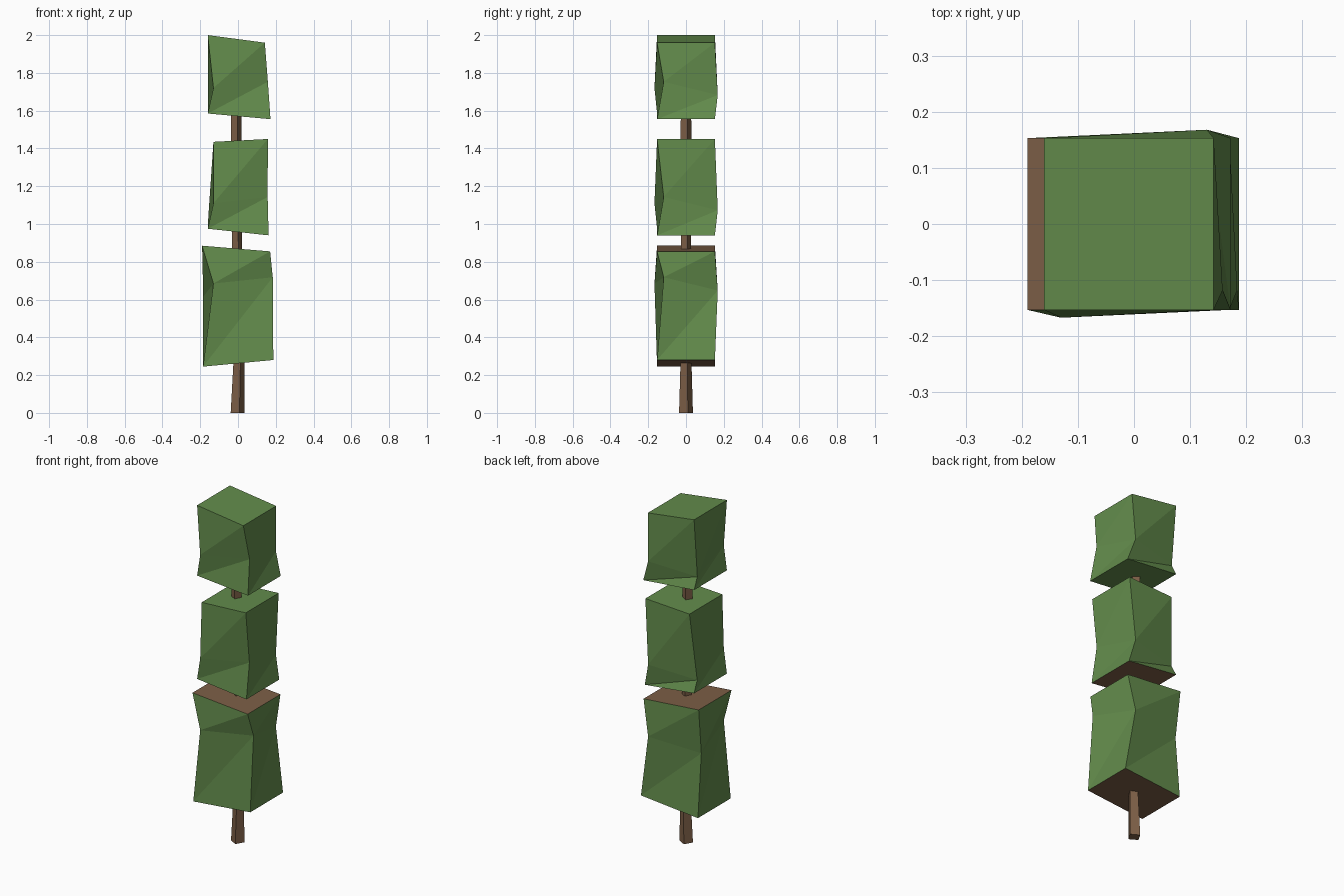
import bpy, bmesh
from math import cos, sin, pi

cube = bpy.data.objects.get("Cube")
if cube:
    bpy.data.objects.remove(cube, do_unlink=True)


def material(name, colour):
    m = bpy.data.materials.new(name)
    m.use_nodes = True
    m.diffuse_color = (*colour, 1)
    bsdf = m.node_tree.nodes["Principled BSDF"]
    bsdf.inputs["Base Color"].default_value = (*colour, 1)
    bsdf.inputs["Roughness"].default_value = 0.9
    return m


GREEN = material("leaf green", (0.125, 0.262, 0.072))
BROWN = material("bark brown", (0.205, 0.115, 0.063))


def loft(name, rings, mats, bottom_mat=0, top_mat=0):
    """Join four-cornered rings with split quads and cap both ends."""
    bm = bmesh.new()
    loops = [[bm.verts.new(p) for p in ring] for ring in rings]
    for low, high in zip(loops, loops[1:]):
        for i in range(4):
            j = (i + 1) % 4
            bm.faces.new((low[i], low[j], high[j]))
            bm.faces.new((low[i], high[j], high[i]))
    bm.faces.new(loops[0][::-1]).material_index = bottom_mat
    bm.faces.new(loops[-1]).material_index = top_mat
    mesh = bpy.data.meshes.new(name)
    bm.to_mesh(mesh)
    bm.free()
    for m in mats:
        mesh.materials.append(m)
    ob = bpy.data.objects.new(name, mesh)
    bpy.context.collection.objects.link(ob)
    return ob


def end_ring(x0, z0, x1, z1, y=0.153):
    """Rectangular end sloping along x."""
    return [(x0, -y, z0), (x1, -y, z1), (x1, y, z1), (x0, y, z0)]


def waist_ring(reach, z, dx=0.033, dy=0.035):
    """Twisted, tilted ring between the ends."""
    return [(-0.13, -0.167, z), (reach, -0.118, z + dx),
            (0.13, 0.168, z + dx - 2 * dy), (-reach, 0.12, z - 2 * dy)]


# Foliage blocks: bottom slope, waist, top slope, end cap materials
blocks = {
    "lower_foliage": ((-0.185, 0.245, 0.187, 0.28), (0.184, 0.685),
                      (-0.19, 0.885, 0.17, 0.855), 1, 1),
    "middle_foliage": ((-0.16, 0.975, 0.162, 0.94), (0.157, 1.11),
                       (-0.13, 1.435, 0.158, 1.45), 1, 0),
    "upper_foliage": ((-0.16, 1.585, 0.172, 1.555), (0.158, 1.72),
                      (-0.16, 2.0, 0.142, 1.96), 0, 0),
}
for name, (bottom, waist, top, b_mat, t_mat) in blocks.items():
    loft(name, [end_ring(*bottom), waist_ring(*waist), end_ring(*top)],
         (GREEN, BROWN), b_mat, t_mat)


# Trunk: slightly bent and tapered, turned square section
def trunk_ring(z, x, r):
    return [(x + r * cos(a), r * sin(a), z)
            for a in (0.26 + k * pi / 2 for k in range(4))]


loft("trunk", [trunk_ring(0, -0.002, 0.038), trunk_ring(0.27, 0.005, 0.03),
               trunk_ring(0.93, -0.006, 0.027), trunk_ring(1.5, -0.01, 0.029),
               trunk_ring(1.7, -0.01, 0.028)], (BROWN,))
